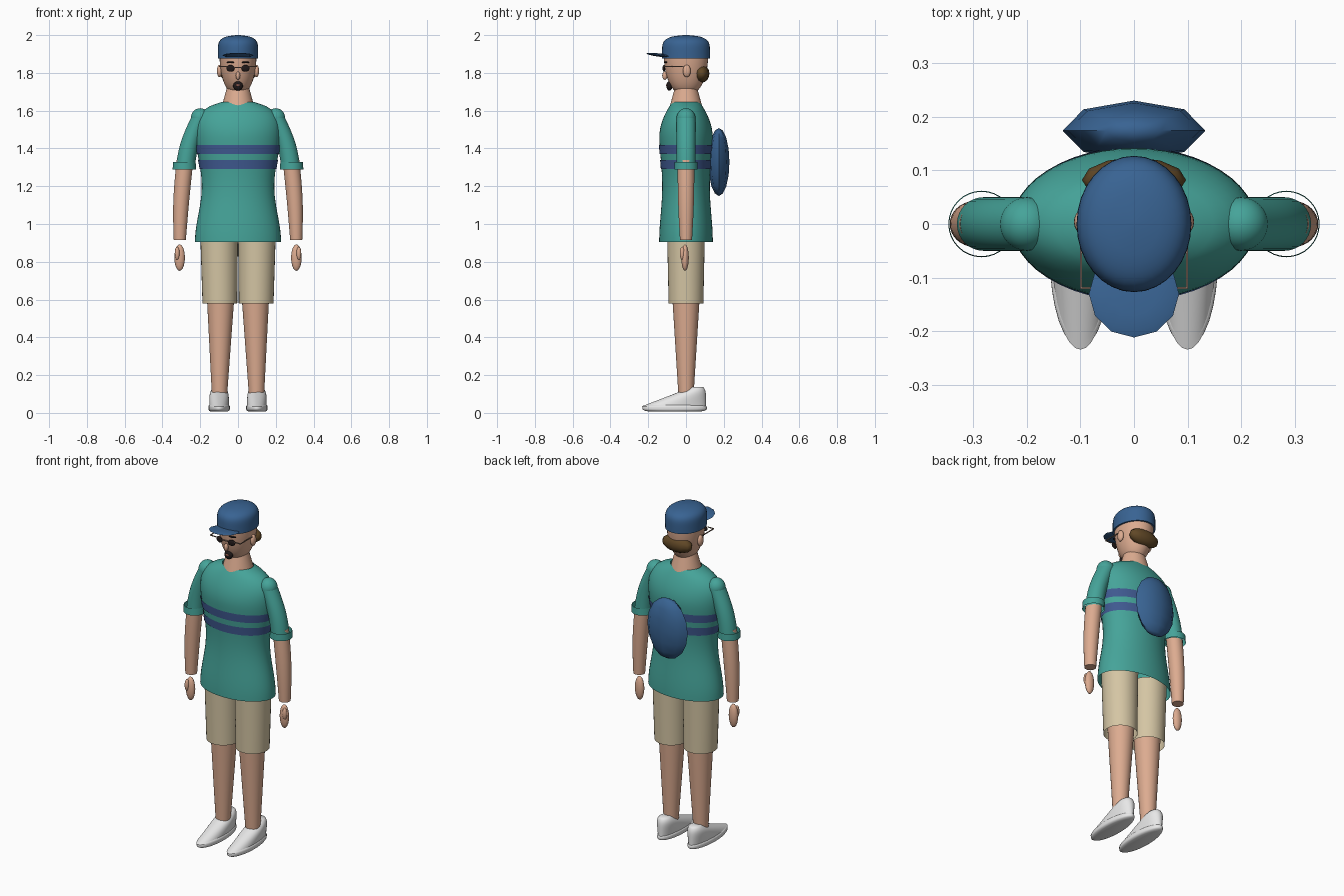
import bpy, bmesh
from math import cos, sin, pi, tau, radians, sqrt
from mathutils import Matrix, Vector, Euler

if "Cube" in bpy.data.objects:
    bpy.data.objects.remove(bpy.data.objects["Cube"], do_unlink=True)


def material(name, red, green, blue):
    made = bpy.data.materials.new(name)
    made.use_nodes = True
    colour = (red, green, blue, 1)
    made.diffuse_color = colour
    shader = next(node for node in made.node_tree.nodes if node.type == "BSDF_PRINCIPLED")
    shader.inputs["Base Color"].default_value = colour
    return made


skin = material("skin", .72, .41, .28)
teal = material("shirt teal", .06, .37, .32)
navy = material("cap blue", .04, .125, .29)
stripe_blue = material("stripe blue", .05, .1, .28)
khaki = material("khaki", .66, .56, .37)
white = material("shoe white", .8, .8, .8)
brown = material("hair brown", .12, .065, .02)
black = material("black", .015, .01, .01)
bronze = material("frame bronze", .25, .17, .13)
lip_pink = material("lip pink", .4, .15, .11)


def finish(bm, name, mat, mirror):
    bmesh.ops.recalc_face_normals(bm, faces=bm.faces)
    mesh = bpy.data.meshes.new(name)
    bm.to_mesh(mesh)
    bm.free()
    mesh.materials.append(mat)
    part = bpy.data.objects.new(name, mesh)
    bpy.context.collection.objects.link(part)
    bpy.ops.object.select_all(action="DESELECT")
    part.select_set(True)
    bpy.context.view_layer.objects.active = part
    bpy.ops.object.shade_smooth_by_angle(angle=radians(60))
    if mirror:
        modifier = part.modifiers.new("other side", "MIRROR")
        modifier.use_mirror_merge = False


def loft(name, mat, low, high, section, count=16, sides=32, mirror=False, caps=False):
    """Stack ellipses; section(t, z) gives centre x, centre y, x radius, y radius."""
    bm = bmesh.new()
    rings = []
    for step in range(count + 1):
        t = step / count
        z = low + (high - low) * t
        x, y, wide, deep = section(t, z)
        angles = [tau * side / sides for side in range(sides)]
        rings.append([bm.verts.new((x + wide * cos(a), y + deep * sin(a), z)) for a in angles])
    for below, above in zip(rings, rings[1:]):
        for side in range(sides):
            bm.faces.new((below[side - 1], below[side], above[side], above[side - 1]))
    if caps:
        bm.faces.new(rings[0])
        bm.faces.new(rings[-1])
    finish(bm, name, mat, mirror)


def taper(name, mat, bottom, top, bottom_radius, top_radius, bow=0, swell=0, mirror=True, caps=False):
    """Tapered limb between two (x, z) points, bowed sideways and swollen mid-way."""
    def section(t, z):
        arch = sin(pi * t)
        radius = bottom_radius + (top_radius - bottom_radius) * t + swell * arch
        return bottom[0] + (top[0] - bottom[0]) * t + bow * arch, 0, radius, radius
    loft(name, mat, bottom[1], top[1], section, mirror=mirror, caps=caps)


def ball(name, mat, centre, radii, mirror=False, sides=16, rings=10, turn=(0, 0, 0)):
    bm = bmesh.new()
    bmesh.ops.create_uvsphere(bm, u_segments=sides, v_segments=rings, radius=1)
    bm.transform(Matrix.LocRotScale(Vector(centre), Euler(turn), Vector(radii)))
    finish(bm, name, mat, mirror)


def box(name, mat, centre, size, mirror=False):
    bm = bmesh.new()
    bmesh.ops.create_cube(bm, size=1)
    bm.transform(Matrix.LocRotScale(Vector(centre), None, Vector(size)))
    finish(bm, name, mat, mirror)


# Shirt: wide hem, narrow waist, wide chest, shoulders rounding into the collar
def shirt_section(t, z):
    wave = cos(tau * (z - .9) / .6)
    rise = max(0, (z - 1.45) / .205)
    wide = (.21 + .018 * wave) * sqrt(1 - rise ** 4)
    deep = (.134 + .008 * wave) * (1 - rise ** 2 / 2)
    return 0, 0, wide, deep


def stripe_section(t, z):
    x, y, wide, deep = shirt_section(t, z)
    return x, y, wide + .004, deep + .004


loft("shirt", teal, .905, 1.645, shirt_section, count=36, sides=48)
loft("upper_stripe", stripe_blue, 1.37, 1.417, stripe_section, count=4, sides=48)
loft("lower_stripe", stripe_blue, 1.29, 1.338, stripe_section, count=4, sides=48)

# Sleeves with rounded shoulders and open cuffs
ball("shoulder", teal, (.2, 0, 1.56), (.05, .05, .053), mirror=True, sides=32, rings=16)
taper("sleeve", teal, (.28, 1.29), (.2, 1.56), .05, .05, bow=.015)
taper("sleeve_cuff", teal, (.284, 1.288), (.284, 1.328), .062, .06)

# Arms and hands
taper("arm", skin, (.308, .915), (.28, 1.34), .032, .044, bow=.006, swell=.004, caps=True)
ball("hand", skin, (.309, -.005, .822), (.028, .02, .07), mirror=True)
ball("thumb", skin, (.322, -.02, .845), (.013, .013, .035), mirror=True)

# Shorts and legs
taper("shorts_leg", khaki, (.096, .58), (.1, .95), .092, .1)
taper("leg", skin, (.098, .09), (.092, .62), .04, .073, caps=True)


# Shoes: rounded sole, and an upper whose toe slopes back to the ankle
def sole_section(t, z):
    rounding = 1 - (2 * t - 1) ** 4 / 5
    return .1, -.06, .057 * rounding, .17 * rounding


def upper_section(t, z):
    length = .17 - .135 * t
    return .1, .106 - length - .015 * t ** 6, .052 * sqrt(1 - .7 * t ** 4), length


loft("shoe_sole", white, .007, .045, sole_section, count=8, mirror=True, caps=True)
loft("shoe_upper", white, .035, .138, upper_section, mirror=True, caps=True)


# Neck and head, with the jaw narrowing to the chin
def head_section(t, z):
    wide = .098 * (1 - (1 - max(t, .02)) ** 2) ** .4
    return 0, 0, wide, wide * 1.2


taper("neck", skin, (0, 1.6), (0, 1.74), .092, .054, mirror=False)
loft("head", skin, 1.684, 1.9, head_section, caps=True)
ball("ear", skin, (.098, .004, 1.81), (.014, .021, .033), mirror=True)
ball("nose", skin, (0, -.112, 1.785), (.012, .014, .022))
ball("back_hair", brown, (0, .082, 1.796), (.097, .042, .048), sides=12, rings=8)


# Cap: straight sides, rounded crown and a thin peak
def crown_section(t, z):
    rounding = sqrt(1 - min(t, .999) ** 6)
    return 0, 0, .107 * rounding, .127 * rounding


loft("cap_crown", navy, 1.877, 2, crown_section, count=28, caps=True)
ball("cap_peak", navy, (0, -.13, 1.893), (.084, .082, .009), sides=12, rings=6, turn=(-.12, 0, 0))

# Glasses
ball("lens", black, (.04, -.117, 1.824), (.022, .006, .018), mirror=True, turn=(0, 0, .2))
box("glasses_bridge", bronze, (0, -.12, 1.828), (.04, .005, .005))
box("glasses_hinge", bronze, (.08, -.119, 1.834), (.042, .004, .005), mirror=True)
box("glasses_temple", bronze, (.099, -.055, 1.834), (.004, .13, .005), mirror=True)

# Eyebrows, beard and mouth
ball("eyebrow", black, (.04, -.108, 1.856), (.021, .007, .005), mirror=True, turn=(0, 0, .25))
ball("goatee", black, (0, -.088, 1.731), (.026, .016, .025))
ball("lips", lip_pink, (0, -.1, 1.735), (.013, .007, .006))

# Backpack
ball("backpack", navy, (0, .174, 1.328), (.133, .056, .18), sides=8, rings=8)
